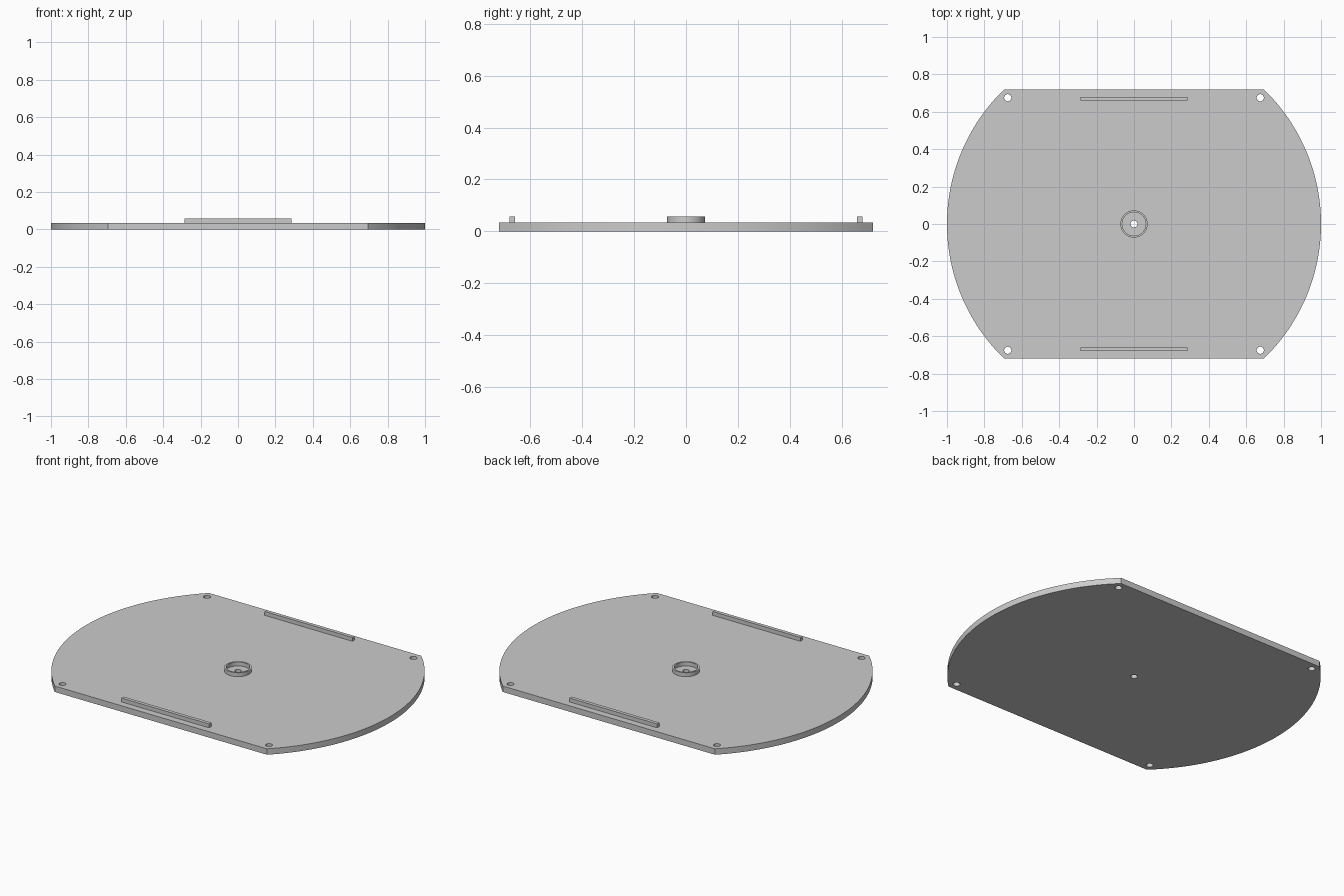
import bpy, bmesh
from math import sin, cos, asin, pi

if "Cube" in bpy.data.objects:
    bpy.data.objects.remove(bpy.data.objects["Cube"])

T = 0.035      # plate thickness
TOP = 0.058    # top of raised features
HALF = 0.72    # half depth of the flat-sided plate


def arc(r, a0, a1, n, cx=0, cy=0):
    return [(cx + r * cos(a0 + (a1 - a0) * i / n),
             cy + r * sin(a0 + (a1 - a0) * i / n)) for i in range(n + 1)]


def circle(r, n, cx=0, cy=0):
    return arc(r, 0, 2 * pi, n, cx, cy)[:-1]


def extrude_profile(name, loops, z0, z1):
    """Solid from closed 2D loops (outer first, then holes)."""
    cu = bpy.data.curves.new(name, 'CURVE')
    cu.dimensions = '2D'
    cu.fill_mode = 'BOTH'
    cu.extrude = (z1 - z0) / 2
    for pts in loops:
        s = cu.splines.new('POLY')
        s.points.add(len(pts) - 1)
        for p, (x, y) in zip(s.points, pts):
            p.co = (x, y, (0), 1)
        s.use_cyclic_u = True
    ob = bpy.data.objects.new(name, cu)
    bpy.context.collection.objects.link(ob)
    bpy.ops.object.select_all(action='DESELECT')
    ob.select_set(True)
    bpy.context.view_layer.objects.active = ob
    bpy.ops.object.convert(target='MESH')
    ob = bpy.context.view_layer.objects.active
    bm = bmesh.new()
    bm.from_mesh(ob.data)
    bmesh.ops.remove_doubles(bm, verts=bm.verts, dist=1e-5)
    bmesh.ops.translate(bm, verts=bm.verts, vec=(0, 0, (z0 + z1) / 2))
    bmesh.ops.recalc_face_normals(bm, faces=bm.faces)
    bm.to_mesh(ob.data)
    bm.free()
    bpy.ops.object.shade_smooth_by_angle(angle=pi / 6)
    return ob


# Plate: disc with two flats, corner screw holes and centre hole
a = asin(HALF)
outline = arc(1, -a, a, 48) + arc(1, pi - a, pi + a, 48)
holes = [circle(0.019, 32, 0.675 * sx, 0.675 * sy) for sx in (-1, 1) for sy in (-1, 1)]
extrude_profile("base_plate", [outline, *holes, circle(0.018, 32)], 0, T)

# Raised ring around the centre hole
extrude_profile("centre_ring", [circle(0.073, 64), circle(0.063, 64)], T, TOP)

# Locating ribs near the flats
for name, s in (("front_rib", -1), ("back_rib", 1)):
    y0, y1 = sorted((0.659 * s, 0.68 * s))
    extrude_profile(name, [[(-0.287, y0), (0.287, y0), (0.287, y1), (-0.287, y1)]], T, TOP)
